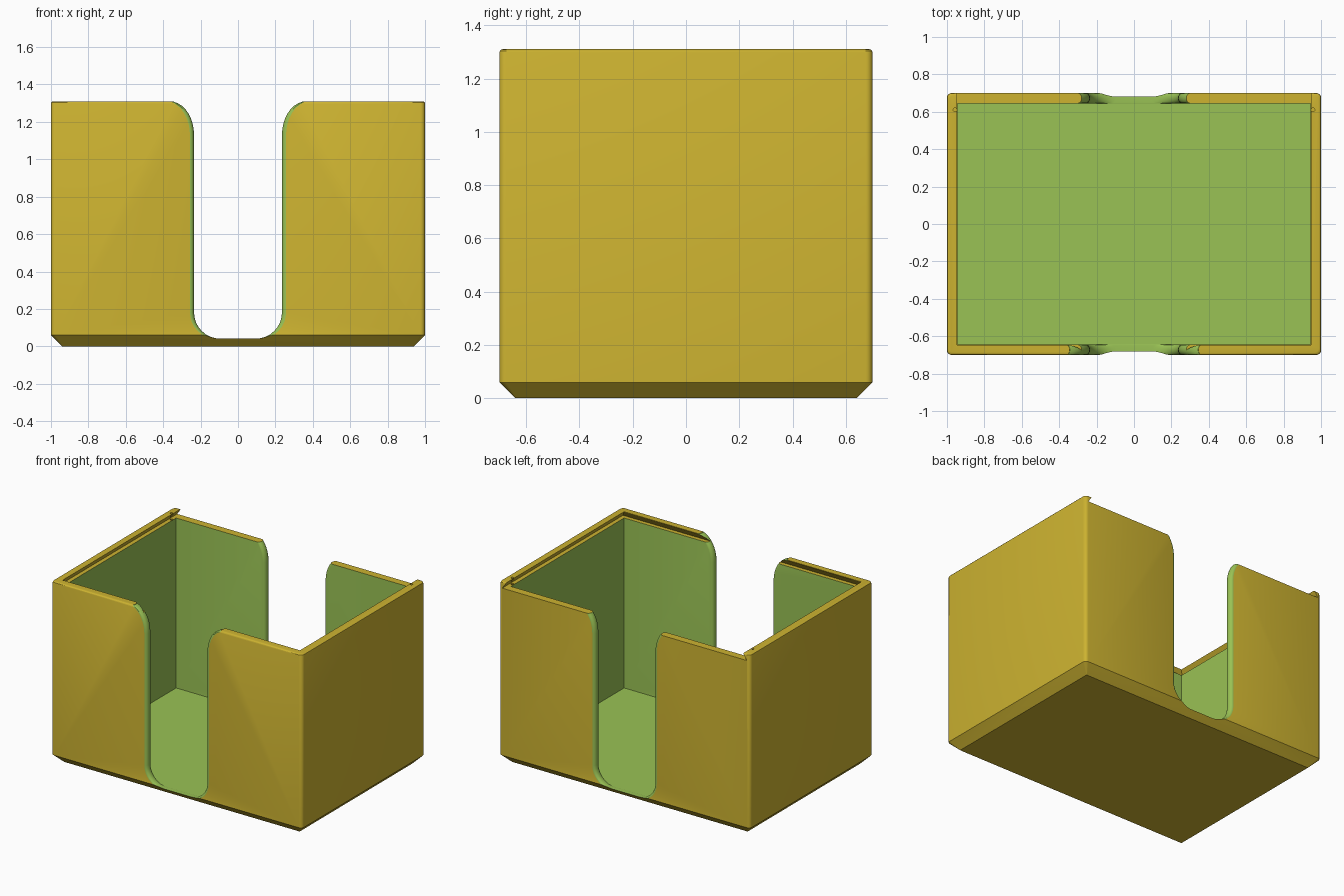
import bpy
import bmesh
from math import sin, cos, pi, radians, sqrt

old = bpy.data.objects.get("Cube")
if old:
    bpy.data.objects.remove(old, do_unlink=True)


def make_material(name, rgb):
    mat = bpy.data.materials.new(name)
    mat.use_nodes = True
    mat.diffuse_color = (*rgb, 1)
    mat.node_tree.nodes["Principled BSDF"].inputs["Base Color"].default_value = (*rgb, 1)
    return mat


yellow = make_material("mustard_yellow", (0.61, 0.45, 0.03))
green = make_material("leaf_green", (0.32, 0.54, 0.09))

HX, HY, TOP = 1.0, 0.70, 1.31        # outer half sizes and height
IX, IY, FLOOR = 0.945, 0.645, 0.04   # cavity half sizes and floor level
GROOVE_Z, UNDERCUT = 1.265, 0.03     # sliding lid groove


def loft(name, rings, mat):
    """Closed solid through rings that have equal point counts."""
    bm = bmesh.new()
    loops = [[bm.verts.new(p) for p in ring] for ring in rings]
    for a, b in zip(loops, loops[1:]):
        for i in range(len(a)):
            j = (i + 1) % len(a)
            bm.faces.new((a[i], a[j], b[j], b[i]))
    bm.faces.new(loops[0])
    bm.faces.new(loops[-1])
    bmesh.ops.recalc_face_normals(bm, faces=bm.faces)
    mesh = bpy.data.meshes.new(name)
    bm.to_mesh(mesh)
    bm.free()
    mesh.materials.append(mat)
    obj = bpy.data.objects.new(name, mesh)
    bpy.context.collection.objects.link(obj)
    return obj


def rounded_rect(hx, hy, z, r, steps=5):
    pts = []
    for k, (sx, sy) in enumerate(((1, 1), (-1, 1), (-1, -1), (1, -1))):
        for i in range(steps + 1):
            a = (k + i / steps) * pi / 2
            pts.append((sx * (hx - r) + r * cos(a), sy * (hy - r) + r * sin(a), z))
    return pts


def rect(x0, x1, y0, y1, z):
    return [(x0, y0, z), (x1, y0, z), (x1, y1, z), (x0, y1, z)]


def cut(body, cutter):
    mod = body.modifiers.new("cut", "BOOLEAN")
    mod.operation = "DIFFERENCE"
    mod.solver = "EXACT"
    mod.material_mode = "TRANSFER"
    mod.object = cutter
    bpy.context.view_layer.objects.active = body
    bpy.ops.object.modifier_apply(modifier=mod.name)
    bpy.data.objects.remove(cutter, do_unlink=True)


# Outer shell: chamfered foot, rounded corners, softened top edge
edge = 0.012
rings = [rounded_rect(HX - 0.06, HY - 0.06, 0, 0.004),
         rounded_rect(HX, HY, 0.06, 0.025)]
for i in range(4):
    a = i / 3 * pi / 2
    inset = edge * (1 - cos(a))
    rings.append(rounded_rect(HX - inset, HY - inset, TOP - edge + edge * sin(a), 0.025))
box = loft("box_body", rings, yellow)

# Cavity
cut(box, loft("cavity_cutter", [rect(-IX, IX, -IY, IY, z) for z in (FLOOR, TOP + 0.1)], green))

# Undercut lid groove, closed at the front and open at the back
cut(box, loft("groove_cutter", [
    rect(-IX - d, IX + d, -IY - d, HY + 0.1, z)
    for z, d in ((GROOVE_Z, UNDERCUT), (TOP - 0.003, 0.001), (TOP + 0.05, 0.001))], yellow))


# Finger slots with rounded ends and softened edges
def slot_profile(y, d):
    half, low_r, flare_x, flare_z = 0.235, 0.14, 0.13, 0.18
    z0 = FLOOR + 0.001
    side = []
    for i in range(9):
        a = i / 8 * pi / 2
        side.append((half - low_r + low_r * sin(a), z0 + low_r * (1 - cos(a))))
    for i in range(9):
        a = radians(i / 8 * 80)
        side.append((half + flare_x * (1 - cos(a)), TOP - flare_z + flare_z * sin(a)))
    side.append((half + flare_x, TOP + 0.05))
    side = [(x + d, z) for x, z in side]
    return [(x, y, z) for x, z in side] + [(-x, y, z) for x, z in reversed(side)]


mid, r, soft, steps = (HY + IY) / 2, (HY - IY) / 2, 0.022, 8
for s in (-1, 1):
    rings = [slot_profile(s * (IY - 0.04), soft)]
    for i in range(steps + 1):
        t = -cos(i / steps * pi)
        rings.append(slot_profile(s * (mid + r * t), soft * (1 - sqrt(max(0, 1 - t * t)))))
    rings.append(slot_profile(s * (HY + 0.05), soft))
    cut(box, loft("slot_cutter", rings, green))

# Small lid catches near the back corners
for s in (-1, 1):
    hole = [[(s * 0.957 + 0.01 * cos(k * pi / 6), 0.61 + 0.01 * sin(k * pi / 6), z)
             for k in range(12)] for z in (GROOVE_Z - 0.01, TOP + 0.05)]
    cut(box, loft("catch_cutter", hole, yellow))

# Smooth the rounded edges only
bpy.ops.object.select_all(action="DESELECT")
box.select_set(True)
bpy.context.view_layer.objects.active = box
bpy.ops.object.shade_smooth_by_angle(angle=radians(28))
